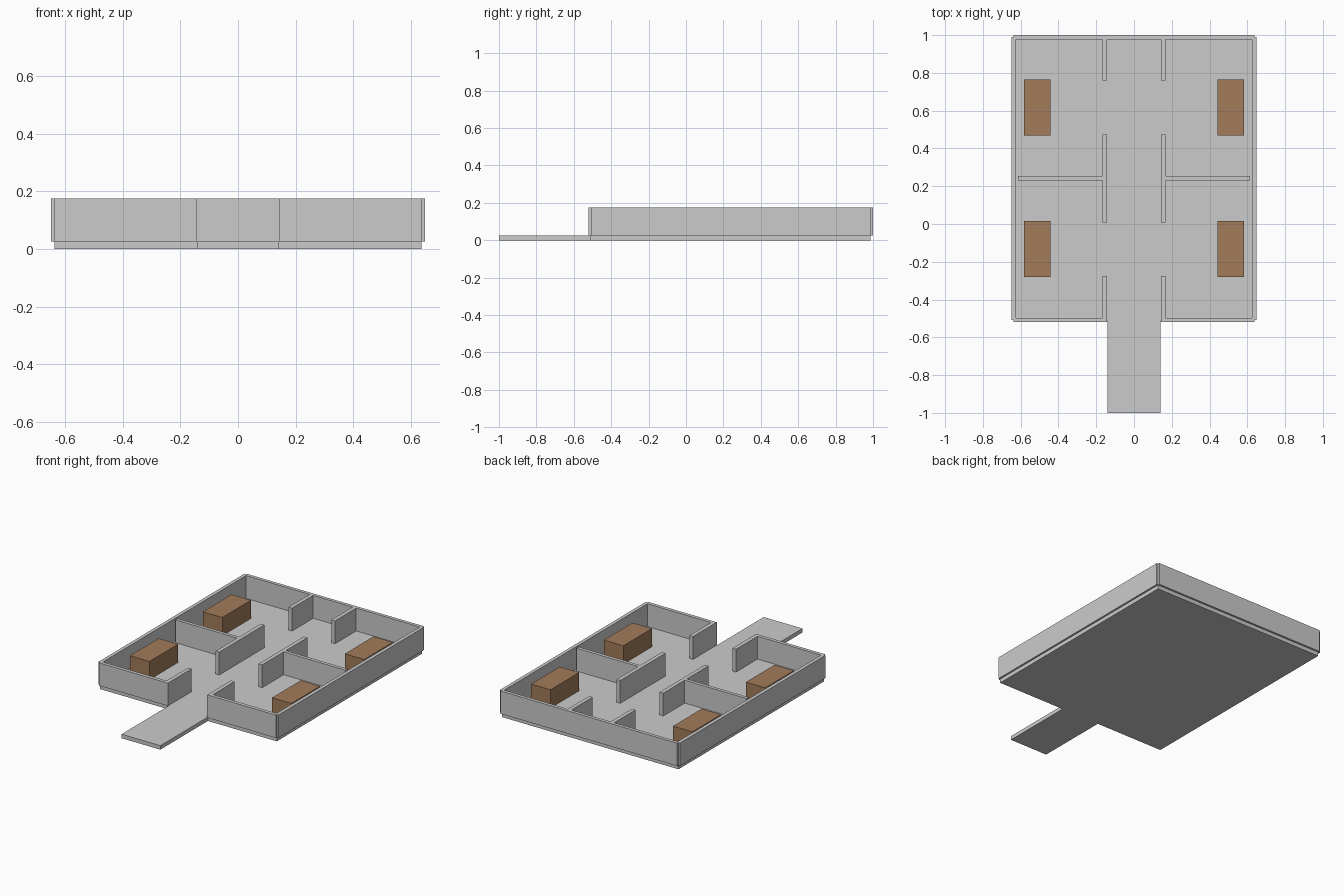
import bpy, bmesh

if "Cube" in bpy.data.objects:
    bpy.data.objects.remove(bpy.data.objects["Cube"])

FLOOR_TOP, WALL_TOP, BED_TOP = 0.026, 0.175, 0.145


def half_prism(name, outline, z0, z1, material=None):
    """Extrude a right-half plan outline, then mirror it across x = 0."""
    bm = bmesh.new()
    base = bm.faces.new([bm.verts.new((x, y, z0)) for x, y in outline])
    top = bmesh.ops.extrude_face_region(bm, geom=[base], use_keep_orig=True)["geom"]
    for v in top:
        if isinstance(v, bmesh.types.BMVert):
            v.co.z = z1
    # open the seam where the two halves meet
    seam = [f for f in bm.faces if all(abs(v.co.x) < 1e-5 for v in f.verts)]
    bmesh.ops.delete(bm, geom=seam, context='FACES_ONLY')
    bmesh.ops.recalc_face_normals(bm, faces=bm.faces)
    mesh = bpy.data.meshes.new(name)
    bm.to_mesh(mesh)
    bm.free()
    obj = bpy.data.objects.new(name, mesh)
    bpy.context.collection.objects.link(obj)
    mirror = obj.modifiers.new("mirror", 'MIRROR')
    mirror.use_clip = True
    if material:
        mesh.materials.append(material)
    return obj


def rect(x0, x1, y0, y1):
    return [(x0, y0), (x1, y0), (x1, y1), (x0, y1)]


wood = bpy.data.materials.new("brown")
wood.diffuse_color = (0.36, 0.2, 0.105, 1)
wood.use_nodes = True
wood.node_tree.nodes["Principled BSDF"].inputs["Base Color"].default_value = wood.diffuse_color

# floor slab with entrance path
half_prism("floor", [(0, -1), (0.14, -1), (0.14, -0.51), (0.637, -0.51),
                     (0.637, 0.987), (0, 0.987)], 0, FLOOR_TOP)

# outer walls with corridor stubs and notched corners
half_prism("outer_wall", [
    (0, 0.978), (0.142, 0.978), (0.142, 0.759), (0.168, 0.759), (0.168, 0.978),
    (0.626, 0.978), (0.626, -0.497), (0.168, -0.497), (0.168, -0.275),
    (0.142, -0.275), (0.142, -0.52), (0.637, -0.52), (0.637, -0.509),
    (0.649, -0.509), (0.649, 0.989), (0.637, 0.989), (0.637, 1), (0, 1),
], FLOOR_TOP, WALL_TOP)

# T-shaped partitions between the rooms
half_prism("partition_wall", [
    (0.142, 0.009), (0.168, 0.009), (0.168, 0.231), (0.613, 0.231),
    (0.613, 0.253), (0.168, 0.253), (0.168, 0.475), (0.142, 0.475),
], FLOOR_TOP, WALL_TOP)

# one block in each room
for name, y in (("front_room_block", -0.133), ("back_room_block", 0.617)):
    half_prism(name, rect(0.442, 0.582, y - 0.148, y + 0.148), FLOOR_TOP, BED_TOP, wood)
